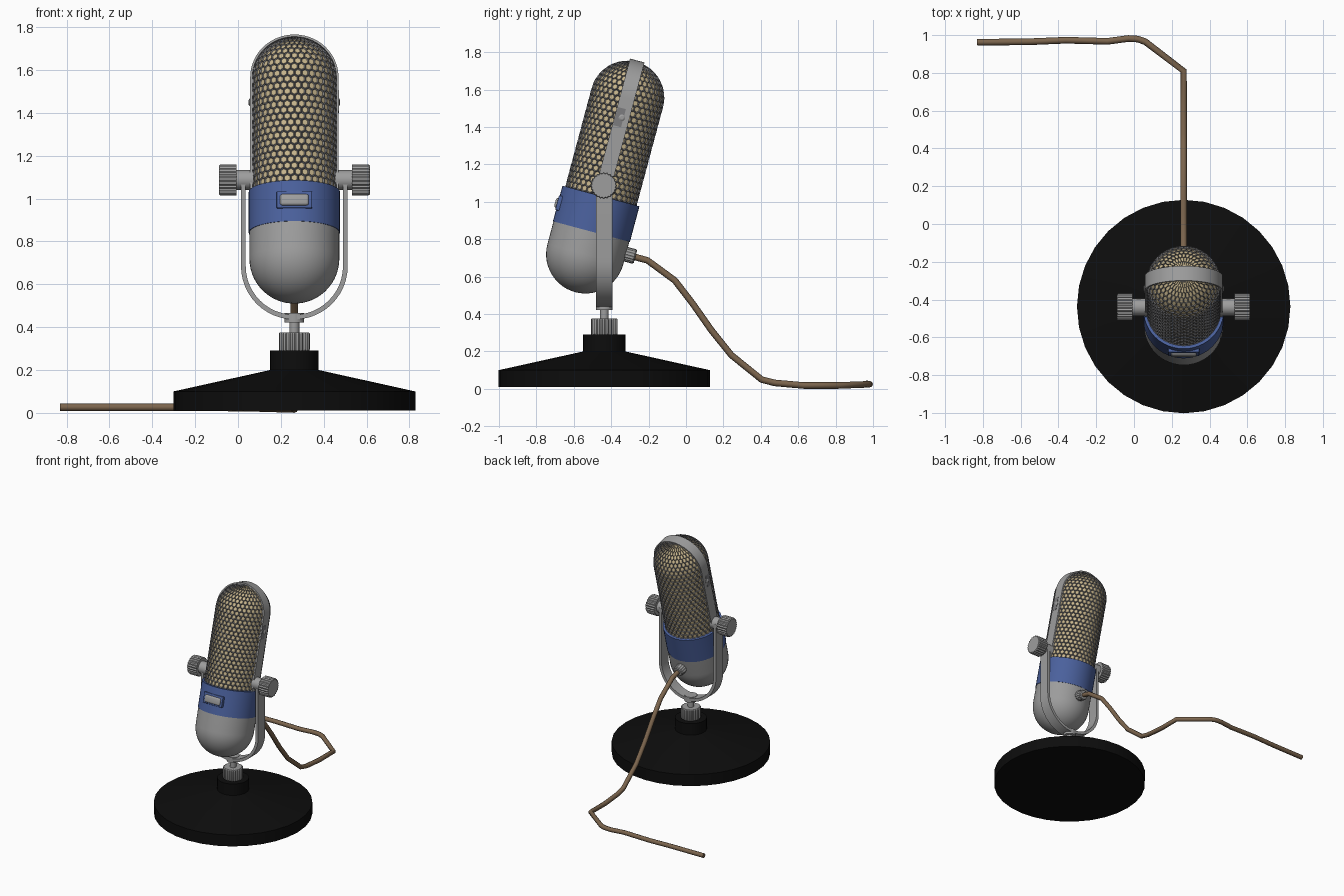
import bpy, bmesh, math
from math import sin, cos, pi
from mathutils import Matrix, Vector

if "Cube" in bpy.data.objects:
    bpy.data.objects.remove(bpy.data.objects["Cube"])

CX, CY = 0.263, -0.437


def material(name, rgb):
    m = bpy.data.materials.new(name)
    m.diffuse_color = (*rgb, 1)
    m.use_nodes = True
    m.node_tree.nodes["Principled BSDF"].inputs["Base Color"].default_value = m.diffuse_color
    return m


GREY = material("metal grey", (0.34, 0.34, 0.34))
BLUE = material("band blue", (0.07, 0.12, 0.34))
BLACK = material("base black", (0.004, 0.004, 0.004))
BROWN = material("cable brown", (0.20, 0.13, 0.075))
TAN = material("grille tan", (0.58, 0.47, 0.27))
WIRE = material("grille wire grey", (0.20, 0.20, 0.21))

STAND = Matrix.Translation((CX, CY, 0))
# Tilted frame of the microphone body: local z runs along the body, -y is its front
BODY = Matrix.Translation((CX, -0.538, 0.72)) @ Matrix.Rotation(math.radians(-15), 4, 'X')


def finish(name, bm, mats, matrix, smooth=True, fix=True):
    if fix:
        bmesh.ops.recalc_face_normals(bm, faces=bm.faces)
    me = bpy.data.meshes.new(name)
    bm.to_mesh(me)
    bm.free()
    for m in mats:
        me.materials.append(m)
    me.transform(matrix)
    ob = bpy.data.objects.new(name, me)
    bpy.context.collection.objects.link(ob)
    if smooth:
        bpy.ops.object.select_all(action='DESELECT')
        ob.select_set(True)
        bpy.context.view_layer.objects.active = ob
        bpy.ops.object.shade_smooth_by_angle(angle=math.radians(30))
    return ob


def lathe(name, profile, mat, matrix, segs=32, ridge=1.0):
    """Spin (radius, z) points round z; ridge scales every other column for knurling."""
    bm = bmesh.new()
    rings = []
    for r, z in profile:
        ring = []
        for i in range(segs):
            k = r * (ridge if i % 2 else 1)
            a = 2 * pi * i / segs
            ring.append(bm.verts.new((k * cos(a), k * sin(a), z)))
        rings.append(ring)
    for a, b in zip(rings, rings[1:]):
        for i in range(segs):
            j = (i + 1) % segs
            bm.faces.new((a[i], a[j], b[j], b[i]))
    bm.faces.new(rings[0])
    bm.faces.new(rings[-1])
    return finish(name, bm, [mat], matrix)


def ribbon(name, path, width, thick, mat, matrix):
    """Flat strip following (x, z) points, with its width along y."""
    bm = bmesh.new()
    secs = []
    for i, p in enumerate(path):
        t = Vector(path[min(i + 1, len(path) - 1)]) - Vector(path[max(i - 1, 0)])
        n = Vector((-t.y, t.x)).normalized() * thick / 2
        secs.append([bm.verts.new((p[0] + s * n.x, y, p[1] + s * n.y))
                     for s, y in ((1, -width / 2), (1, width / 2), (-1, width / 2), (-1, -width / 2))])
    for a, b in zip(secs, secs[1:]):
        for i in range(4):
            j = (i + 1) % 4
            bm.faces.new((a[i], a[j], b[j], b[i]))
    bm.faces.new(secs[0])
    bm.faces.new(secs[-1])
    return finish(name, bm, [mat], matrix)


def box(name, centre, size, mat, matrix, bevel=0.0):
    bm = bmesh.new()
    bmesh.ops.create_cube(bm, size=1, matrix=Matrix.Translation(centre) @ Matrix.Diagonal((*size, 1)))
    if bevel:
        bmesh.ops.bevel(bm, geom=bm.edges[:], offset=bevel, segments=3, profile=0.5, affect='EDGES')
    return finish(name, bm, [mat], matrix)


# Stand: base, knurled collar, stem, yoke foot
lathe("base", [(0.565, 0.01), (0.565, 0.10), (0.113, 0.20), (0.113, 0.29)], BLACK, STAND)
lathe("collar_knob", [(0.067, 0.285), (0.072, 0.295), (0.072, 0.37), (0.067, 0.376)], GREY, STAND, 48, 0.92)
lathe("stem", [(0.023, 0.37), (0.023, 0.43)], GREY, STAND, 24)
lathe("yoke_foot", [(0.045, 0.422), (0.045, 0.466)], GREY, STAND)

# U-shaped yoke
R = 0.238
arc = [(-R * cos(pi * i / 24), 0.685 - R * sin(pi * i / 24)) for i in range(25)]
ribbon("yoke", [(-R, 1.10)] + arc + [(R, 1.10)], 0.086, 0.022, GREY, STAND)

# Pivots and side knobs
for side, tag in ((1, "right"), (-1, "left")):
    m = Matrix.Translation((CX, -0.44, 1.087)) @ Matrix.Rotation(side * pi / 2, 4, 'Y')
    lathe("pivot_" + tag, [(0.046, 0.19), (0.046, 0.275)], GREY, m)
    lathe("side_knob_" + tag, [(0.072, 0.27), (0.072, 0.346), (0.067, 0.352)], GREY, m, 48, 0.92)

# Lower shell and coloured band
cap = [(max(0.21 * sin(a), 0.001), -0.21 * cos(a)) for a in (pi / 2 * i / 14 for i in range(15))]
lathe("lower_shell", cap + [(0.21, 0.13)], GREY, BODY, 48)
lathe("band", [(0.213, 0.125), (0.213, 0.322)], BLUE, BODY, 48)

# Badge plate on the band
box("badge_plate", (0, -0.20, 0.228), (0.165, 0.035, 0.08), BLUE, BODY, 0.005)
box("badge_bar", (0, -0.212, 0.226), (0.135, 0.032, 0.055), GREY, BODY, 0.012)


# Honeycomb grille: hexagonal cells wrapped on a domed tube, each one inset and sunk
def grille(r=0.198, top=0.866, start=0.295, n=36):
    bm = bmesh.new()
    w = 2 * pi * r / n
    step = w * 0.866
    rows = int((top + r * pi / 2 - 0.03 - start) / step)
    rings = []
    for k in range(rows + 1):
        ring = []
        for j in range(2 * n):
            s = start + k * step + (1 if (j + k) % 2 == 0 else -1) * w * 0.144
            phi = max(0, s - top) / r
            rad, z = r * cos(phi), min(s, top) + r * sin(phi)
            a = pi * j / n
            ring.append(bm.verts.new((rad * cos(a), rad * sin(a), z)))
        rings.append(ring)
    cells = []
    for k in range(rows):
        lo, hi = rings[k], rings[k + 1]
        row = []
        for j in range(k % 2, 2 * n, 2):
            b, c = (j + 1) % (2 * n), (j + 2) % (2 * n)
            row.append(bm.faces.new((lo[j], lo[b], lo[c], hi[c], hi[b], hi[j])))
        cells.append(row)
    bm.faces.new(rings[-1])
    bm.normal_update()
    for k, row in enumerate(cells):
        phi = max(0, start + (k + 1) * step - top) / r
        bmesh.ops.inset_individual(bm, faces=row, thickness=0.16 * w * cos(phi), depth=-0.006)
        for f in row:
            f.material_index = 1
    return finish("grille", bm, [WIRE, TAN], BODY, smooth=False, fix=False)


grille()

# Strap over the top of the grille, with its side screws
R = 0.201
arc = [(R * cos(pi * i / 28), 0.866 + R * sin(pi * i / 28)) for i in range(29)]
ribbon("strap", [(R, 0.32)] + arc + [(-R, 0.32)], 0.08, 0.01, GREY, BODY)
for side, tag in ((1, "right"), (-1, "left")):
    box("strap_tab_" + tag, (side * 0.205, -0.014, 0.755), (0.006, 0.045, 0.10), WIRE, BODY)
    m = BODY @ Matrix.Translation((0, 0, 0.755)) @ Matrix.Rotation(side * pi / 2, 4, 'Y')
    lathe("strap_screw_" + tag, [(0.018, 0.195), (0.018, 0.209), (0.01, 0.214)], GREY, m, 16)

# Cable socket at the back of the lower shell
m = BODY @ Matrix.Translation((0, 0, 0.056)) @ Matrix.Rotation(-pi / 2, 4, 'X')
lathe("cable_socket", [(0.04, 0.19), (0.04, 0.255), (0.034, 0.262)], GREY, m, 32, 0.92)

# Cable
points = [(CX, -0.30, 0.715), (CX, -0.265, 0.703), (CX, -0.206, 0.687), (CX, -0.06, 0.58),
          (CX, 0.035, 0.457), (CX, 0.136, 0.313), (CX, 0.243, 0.18), (CX, 0.404, 0.05),
          (CX, 0.473, 0.032), (CX, 0.63, 0.018), (CX, 0.81, 0.018), (0.06, 0.965, 0.024),
          (0.02, 0.979, 0.025), (-0.03, 0.982, 0.025), (-0.14, 0.967, 0.026),
          (-0.36, 0.973, 0.026), (-0.55, 0.965, 0.026), (-0.83, 0.962, 0.026)]
cu = bpy.data.curves.new("cable", 'CURVE')
cu.dimensions = '3D'
cu.bevel_depth = 0.0175
cu.bevel_resolution = 2
cu.use_fill_caps = True
sp = cu.splines.new('POLY')
sp.points.add(len(points) - 1)
for p, q in zip(sp.points, points):
    p.co = (*q, 1)
cu.materials.append(BROWN)
cable = bpy.data.objects.new("cable", cu)
bpy.context.collection.objects.link(cable)
bpy.ops.object.select_all(action='DESELECT')
cable.select_set(True)
bpy.context.view_layer.objects.active = cable
bpy.ops.object.convert(target='MESH')
